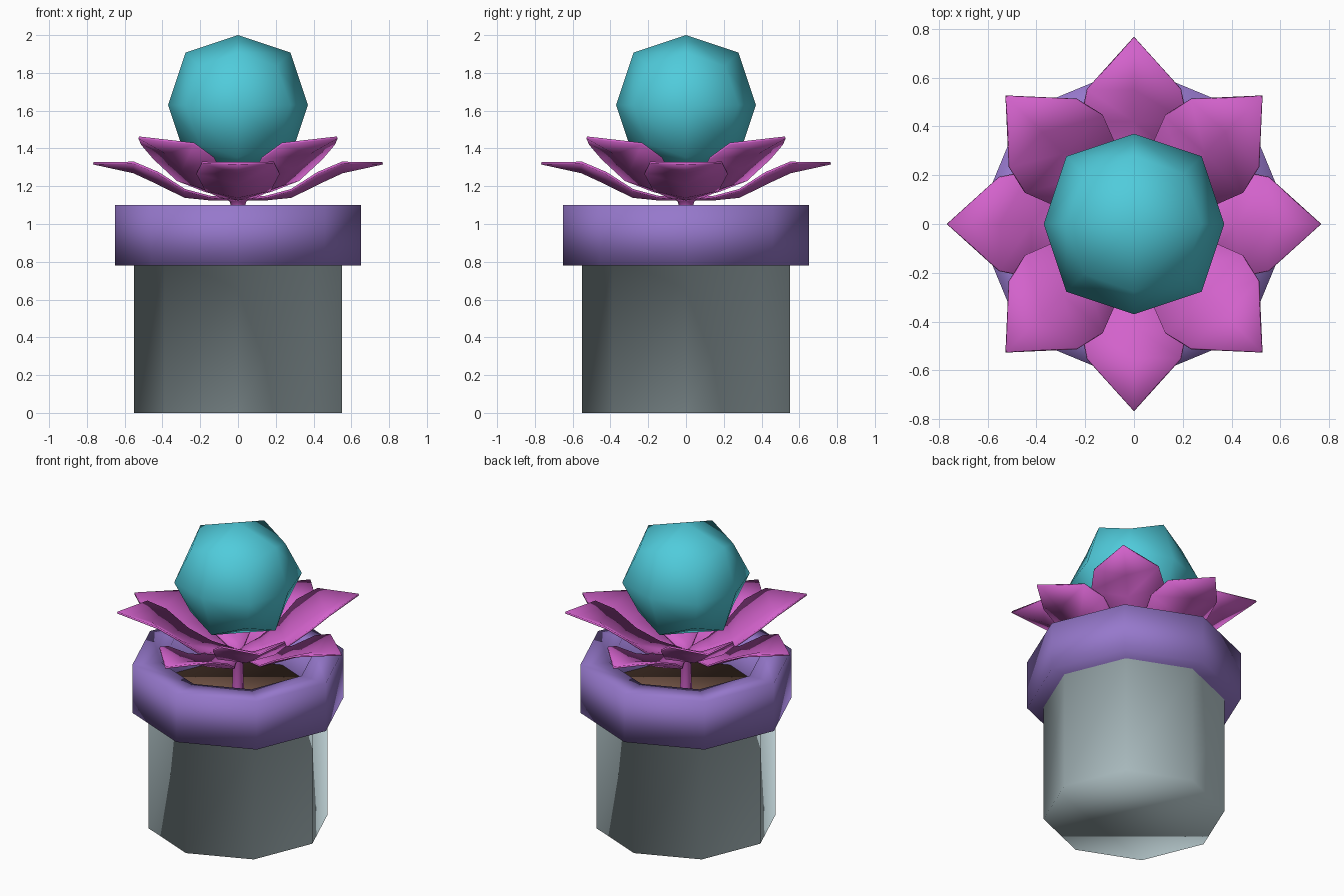
import bpy, bmesh, math
from mathutils import Matrix

if "Cube" in bpy.data.objects:
    bpy.data.objects.remove(bpy.data.objects["Cube"])


def material(name, rgb):
    m = bpy.data.materials.new(name)
    m.diffuse_color = (*rgb, 1)
    m.use_nodes = True
    m.node_tree.nodes["Principled BSDF"].inputs["Base Color"].default_value = m.diffuse_color
    return m


GREY = material("pale grey", (0.565, 0.70, 0.73))
PURPLE = material("purple", (0.305, 0.188, 0.60))
BROWN = material("soil brown", (0.21, 0.11, 0.075))
PINK = material("pink", (0.65, 0.122, 0.60))
TEAL = material("teal", (0.08, 0.60, 0.71))


def finish(name, bm, *mats):
    me = bpy.data.meshes.new(name)
    for f in bm.faces:
        f.smooth = True
    bm.to_mesh(me)
    bm.free()
    for m in mats:
        me.materials.append(m)
    ob = bpy.data.objects.new(name, me)
    bpy.context.collection.objects.link(ob)
    return ob


def lathe(profile, sides=8):
    """Octagonal turned shape; radius 0 at either end makes a flat cap."""
    bm = bmesh.new()
    rings = []
    for r, z in profile:
        rings.append([bm.verts.new((r * math.cos(2 * math.pi * i / sides),
                                    r * math.sin(2 * math.pi * i / sides), z))
                      for i in range(sides)])
    for a, b in zip(rings, rings[1:]):
        for i in range(sides):
            j = (i + 1) % sides
            bm.faces.new((a[i], a[j], b[j], b[i]))
    return bm, rings


# Pot: body and rim in one smooth shell, coloured by height
bm, rings = lathe([(0.55, 0), (0.55, 0.78), (0.65, 0.78), (0.65, 1.10),
                   (0.47, 1.10), (0.47, 0.84)])
bm.faces.new(rings[0][::-1])
for f in bm.faces:
    f.material_index = 1 if f.calc_center_median().z > 0.7 else 0
finish("pot", bm, GREY, PURPLE)

# Soil inside the rim
bm, rings = lathe([(0.47, 0.84), (0.465, 0.87)])
bm.faces.new(rings[-1])
finish("soil", bm, BROWN)

# Stem, flaring below the petals
bm, rings = lathe([(0.037, 0.85), (0.032, 1.08), (0.045, 1.12), (0.08, 1.14)])
bm.faces.new(rings[-1])
finish("stem", bm, PINK)

# Petal rows: distance out, half width, middle height, edge height
ROWS = [(0.02, 0.03, 0.0, 0.005), (0.15, 0.09, 0.002, 0.015),
        (0.28, 0.17, 0.015, 0.05), (0.42, 0.218, 0.085, 0.14),
        (0.55, 0.19, 0.145, 0.195)]
TIP = (0.765, 0, 0.192)


def petal(name, turn, tilt, scale, height):
    bm = bmesh.new()
    rows = [[bm.verts.new(p) for p in ((r, -w, ze), (r, 0, zm), (r, w, ze))]
            for r, w, zm, ze in ROWS]
    for a, b in zip(rows, rows[1:]):
        for i in range(2):
            bm.faces.new((a[i], b[i], b[i + 1], a[i + 1]))
    tip = bm.verts.new(TIP)
    for i in range(2):
        bm.faces.new((rows[-1][i], tip, rows[-1][i + 1]))
    bm.transform(Matrix.Translation((0, 0, height))
                 @ Matrix.Rotation(turn, 4, 'Z')
                 @ Matrix.Rotation(-tilt, 4, 'Y')
                 @ Matrix.Scale(scale, 4))
    ob = finish(name, bm, PINK)
    s = ob.modifiers.new("thickness", 'SOLIDIFY')
    s.thickness = 0.012
    s.offset = -1


for k in range(4):
    a = k * math.pi / 2
    petal(f"lower_petal_{k + 1}", a, 0, 1, 1.135)
    petal(f"upper_petal_{k + 1}", a + math.pi / 4, math.radians(9.5), 1.025, 1.14)

# Flower ball: rounded cube
bm = bmesh.new()
bmesh.ops.create_cube(bm, size=0.74)
bm.transform(Matrix.Translation((0, 0, 1.63)))
ball = finish("flower_ball", bm, TEAL)
sub = ball.modifiers.new("rounding", 'SUBSURF')
sub.levels = sub.render_levels = 1
sub.use_limit_surface = False
